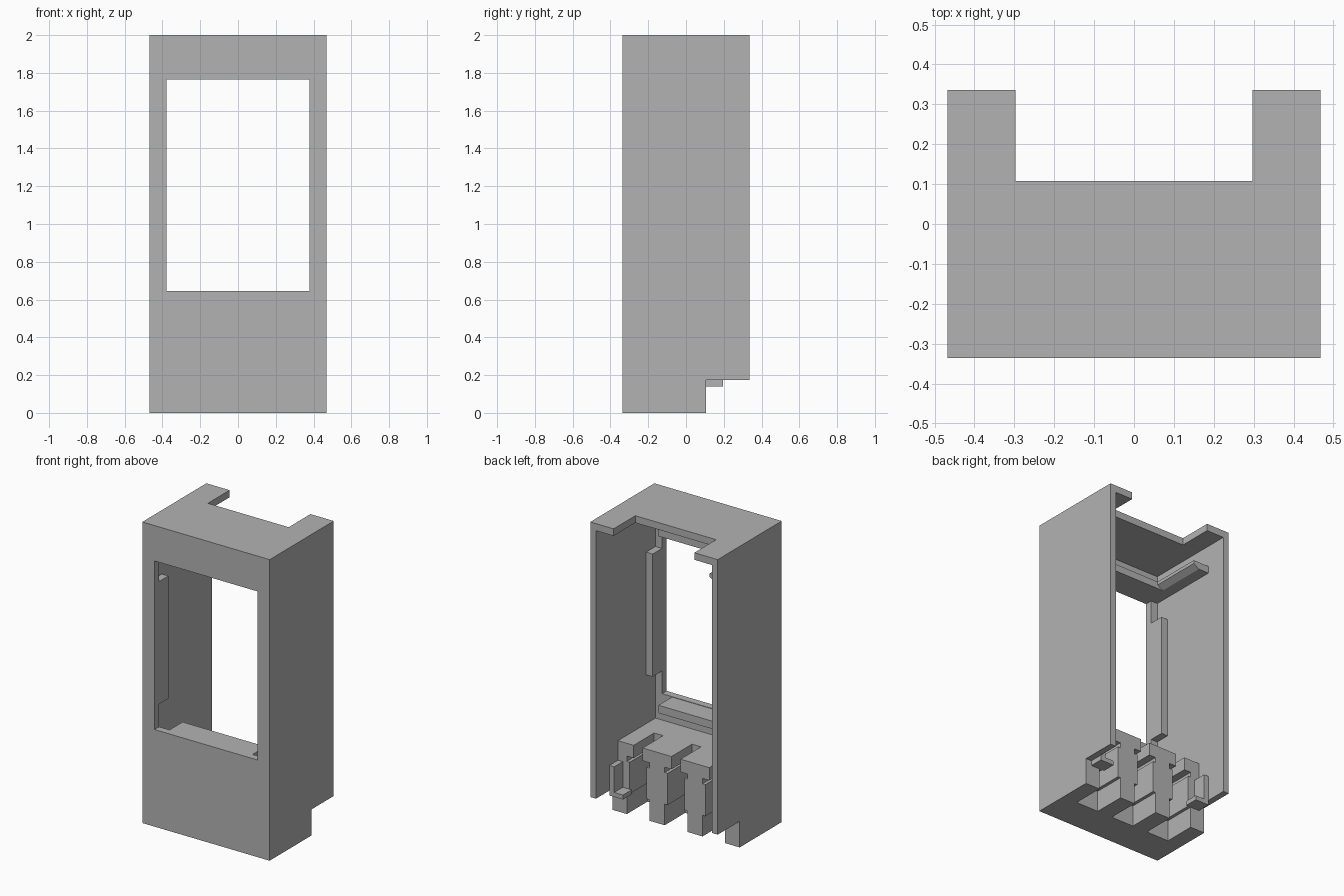
import bpy
import bmesh
from mathutils import Vector

cube = bpy.data.objects.get("Cube")
if cube:
    bpy.data.objects.remove(cube, do_unlink=True)

grey = bpy.data.materials.new("plain grey")
grey.use_nodes = True
COLOUR = (0.45, 0.45, 0.45, 1)
grey.diffuse_color = COLOUR
grey.node_tree.nodes["Principled BSDF"].inputs["Base Color"].default_value = COLOUR

# Overall sizes
W, D, H = 0.468, 0.336, 2.0      # half width, half depth, height
T = 0.042                        # wall thickness
IN = W - T                       # inner face of the side walls
FRONT = -D + 0.048               # inner face of the front panel
BASE_BACK, BASE_TOP = 0.105, 0.47


def prism(name, profile, axis, lo, hi):
    """Extrude a 2D profile along an axis; profile uses the other two axes in order."""
    bm = bmesh.new()

    def point(p, level):
        c = list(p)
        c.insert("xyz".index(axis), level)
        return Vector(c)
    face = bm.faces.new([bm.verts.new(point(p, lo)) for p in profile])
    moved = bmesh.ops.extrude_face_region(bm, geom=[face])["geom"]
    shift = point((0, 0), hi - lo)
    bmesh.ops.translate(bm, vec=shift,
                        verts=[g for g in moved if isinstance(g, bmesh.types.BMVert)])
    bmesh.ops.recalc_face_normals(bm, faces=bm.faces)
    mesh = bpy.data.meshes.new(name)
    bm.to_mesh(mesh)
    bm.free()
    mesh.materials.append(grey)
    obj = bpy.data.objects.new(name, mesh)
    bpy.context.collection.objects.link(obj)
    return obj


def box(name, x0, x1, y0, y1, z0, z1):
    return prism(name, [(x0, y0), (x1, y0), (x1, y1), (x0, y1)], "z", z0, z1)


# Front panel with a window opening
panel = box("front_panel", -W, W, -D, FRONT, 0, H)
cutter = box("window_cutter", -0.378, 0.378, -1, 0, 0.645, 1.765)
cutter.hide_render = True
cutter.hide_viewport = True
cutter.display_type = "WIRE"
cut = panel.modifiers.new("window", "BOOLEAN")
cut.operation = "DIFFERENCE"
cut.solver = "EXACT"
cut.object = cutter

# Top plate with a notch at the back
NOTCH, NOTCH_Y = 0.297, 0.108
prism("top_plate", [(-W, FRONT), (W, FRONT), (W, D), (NOTCH, D), (NOTCH, NOTCH_Y),
                    (-NOTCH, NOTCH_Y), (-NOTCH, D), (-W, D)], "z", H - 0.047, H)

# Side walls, their window rails and the small corner brackets
side = [(FRONT, 0), (BASE_BACK, 0), (BASE_BACK, 0.173), (D, 0.173),
        (D, H - 0.047), (FRONT, H - 0.047)]
for word, s in (("left", 1), ("right", -1)):
    def mirrored(name, x0, x1, *rest):
        return box(f"{word}_{name}", *sorted((s * x0, s * x1)), *rest)
    prism(f"{word}_wall", side, "x", *sorted((s * IN, s * W)))
    mirrored("window_rail", 0.378, IN, FRONT, -0.19, 0.795, 1.61)
    mirrored("bracket_plate", IN - 0.035, IN, BASE_BACK, 0.195, 0.14, 0.34)
    mirrored("bracket_lip", IN - 0.1, IN - 0.035, BASE_BACK, 0.195, 0.14, 0.17)

# Ledges above and below the window
box("sill_ledge", -0.305, 0.305, FRONT, -0.146, 0.59, 0.642)
box("header_ledge", -IN, 0.305, FRONT, -0.146, 1.765, 1.812)

# Bevelled arm running back from the header along one wall
prism("header_arm", [(-IN, 1.765), (-0.35, 1.765), (-0.31, 1.79), (-0.31, 1.812),
                     (-IN, 1.812)], "y", -0.146, 0.195)

# Base block: solid at the front, slotted towards the back
SLOT_START, PITCH = -0.11, 0.278
box("base_block", -IN, IN, FRONT, SLOT_START, 0, BASE_TOP)

# Slot half width at each height; the teeth are what stands between slots
steps = [(0, 0.083), (0.14, 0.083), (0.14, 0.062), (0.35, 0.062), (0.35, 0.083),
         (0.385, 0.083), (0.385, 0.033), (BASE_TOP, 0.033)]
for i in range(4):
    before, after = (i - 2) * PITCH, (i - 1) * PITCH
    if i == 0:
        start = [(-IN, 0), (-IN, BASE_TOP)]
    else:
        start = [(before + half, z) for z, half in steps]
    if i == 3:
        end = [(IN, BASE_TOP), (IN, 0)]
    else:
        end = [(after - half, z) for z, half in reversed(steps)]
    prism(f"base_tooth_{i + 1}", start + end, "y", SLOT_START, BASE_BACK)
